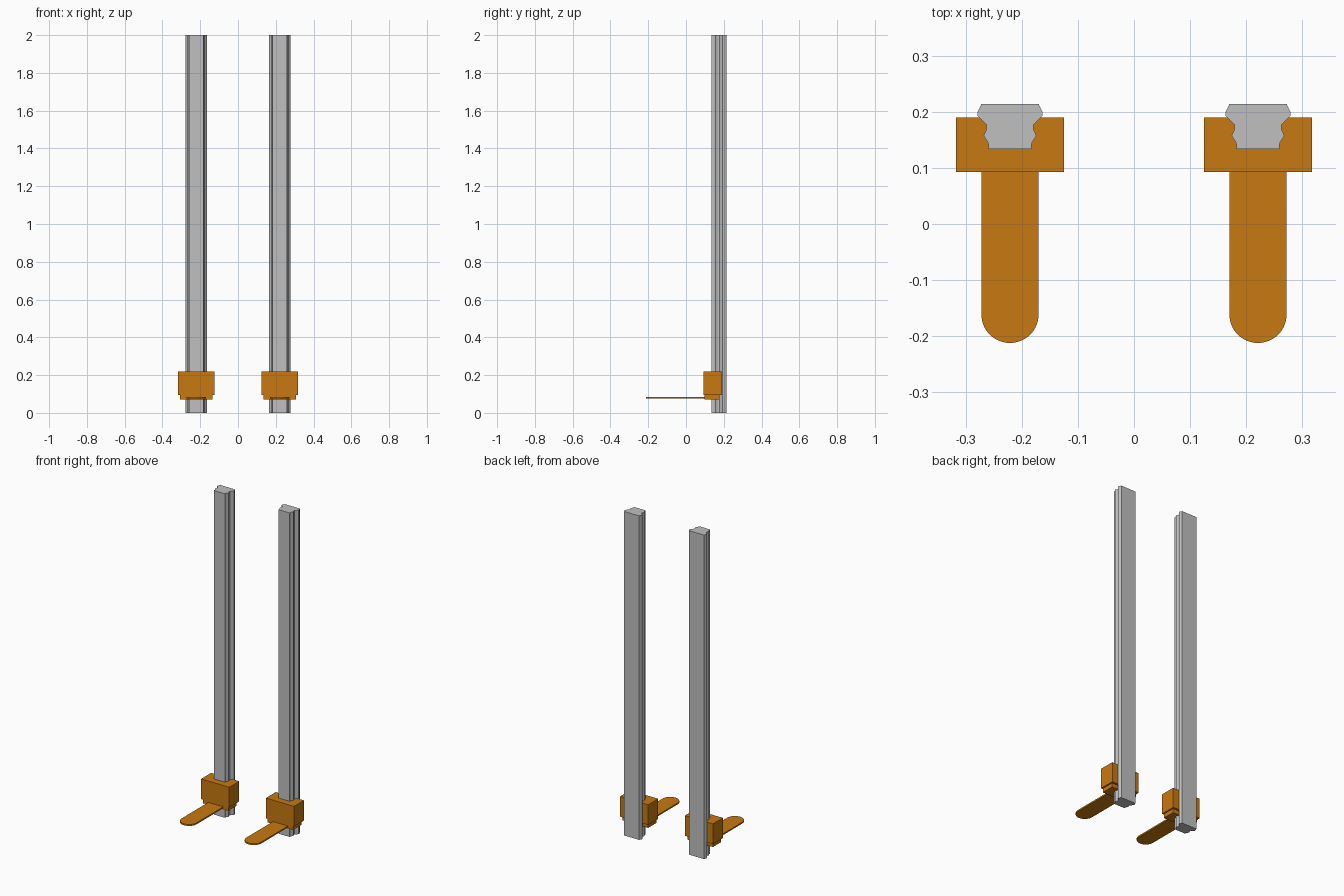
import bpy
import bmesh
from math import cos, sin, pi

if "Cube" in bpy.data.objects:
    bpy.data.objects.remove(bpy.data.objects["Cube"], do_unlink=True)


def material(name, rgb):
    mat = bpy.data.materials.new(name)
    mat.use_nodes = True
    mat.diffuse_color = (*rgb, 1)
    mat.node_tree.nodes["Principled BSDF"].inputs["Base Color"].default_value = (*rgb, 1)
    return mat


STEEL = material("steel grey", (0.53, 0.53, 0.53))
ORANGE = material("orange", (0.58, 0.19, 0.005))


def prism(name, outline, x, z0, z1, mat):
    """Extrude a flat outline upwards from z0 to z1 at side offset x."""
    bm = bmesh.new()
    face = bm.faces.new([bm.verts.new((px + x, py, z0)) for px, py in outline])
    top = bmesh.ops.extrude_face_region(bm, geom=[face])["geom"]
    verts = [v for v in top if isinstance(v, bmesh.types.BMVert)]
    bmesh.ops.translate(bm, verts=verts, vec=(0, 0, z1 - z0))
    bmesh.ops.recalc_face_normals(bm, faces=bm.faces)
    mesh = bpy.data.meshes.new(name)
    bm.to_mesh(mesh)
    bm.free()
    mesh.materials.append(mat)
    obj = bpy.data.objects.new(name, mesh)
    bpy.context.collection.objects.link(obj)
    return obj


def mirrored(half):
    """Close a right-hand half outline with its mirror image."""
    return half + [(-px, py) for px, py in reversed(half)]


# Right half of the rail section, back to front
RAIL = [(0.051, 0.214), (0.058, 0.199), (0.058, 0.193), (0.042, 0.177),
        (0.042, 0.169), (0.047, 0.157), (0.039, 0.145), (0.038, 0.134)]


def channel_block(half_width, front, back, mouth):
    """U-shaped section that hugs the rail."""
    inner = [(mouth, back)] + [p for p in RAIL if p[1] < back]
    outer = [(half_width, front), (half_width, back)]
    return mirrored(outer + inner)


# Fork plate with a round tip
R = 0.051
tip = [(R * sin(a), -0.161 - R * cos(a)) for a in [i * pi / 32 for i in range(-16, 17)]]
FORK = tip + [(R, 0.11), (-R, 0.11)]

for side, x in (("left", 0.221), ("right", -0.221)):
    prism(side + "_rail", mirrored(RAIL), x, 0, 2, STEEL)
    prism(side + "_carriage", channel_block(0.096, 0.093, 0.19, 0.055), x, 0.095, 0.22, ORANGE)
    prism(side + "_end_seal", channel_block(0.087, 0.098, 0.178, 0.043), x, 0.07, 0.095, ORANGE)
    prism(side + "_fork", FORK, x, 0.076, 0.085, ORANGE)
